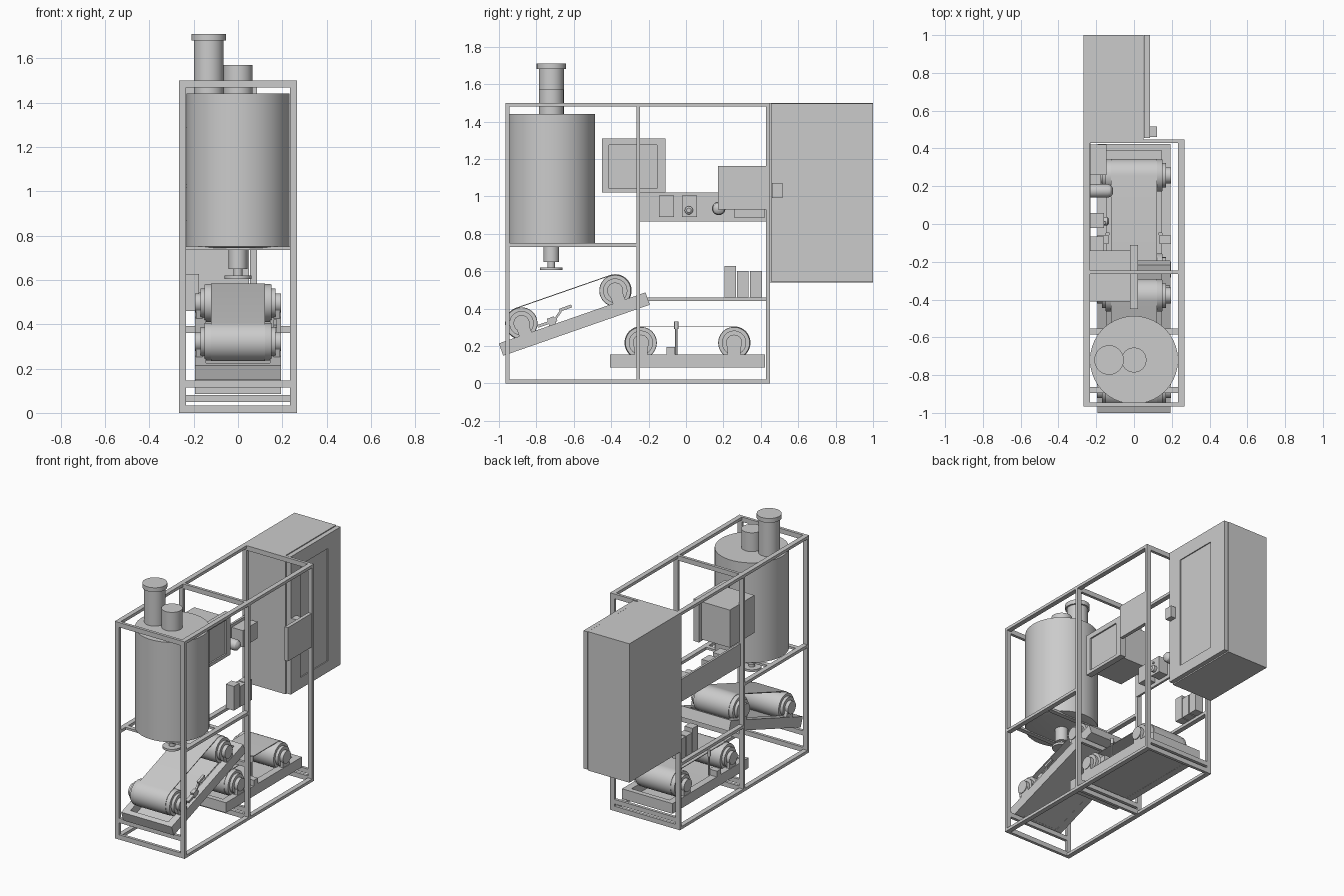
import bpy, bmesh
from math import sin, cos, pi
from mathutils import Matrix, Vector

if "Cube" in bpy.data.objects:
    bpy.data.objects.remove(bpy.data.objects["Cube"])

I = Matrix.Identity(4)


def finish(bm, name, M=I, smooth=False):
    bmesh.ops.recalc_face_normals(bm, faces=bm.faces)
    me = bpy.data.meshes.new(name)
    bm.to_mesh(me)
    bm.free()
    ob = bpy.data.objects.new(name, me)
    bpy.context.collection.objects.link(ob)
    ob.matrix_world = M
    if smooth:
        bpy.ops.object.select_all(action='DESELECT')
        ob.select_set(True)
        bpy.context.view_layer.objects.active = ob
        bpy.ops.object.shade_smooth_by_angle()
    return ob


def box(name, x0, x1, y0, y1, z0, z1, M=I):
    bm = bmesh.new()
    c = Vector((x0 + x1, y0 + y1, z0 + z1)) / 2
    bmesh.ops.create_cube(bm, size=1, matrix=Matrix.Translation(c)
                          @ Matrix.Diagonal((x1 - x0, y1 - y0, z1 - z0, 1)))
    return finish(bm, name, M)


def lathe(name, profile, loc, axis='Z', M=I, n=48):
    """Revolve (radius, height) pairs into a closed turned part."""
    R = Matrix.Rotation(pi / 2, 4, 'Y') if axis == 'X' else I
    bm = bmesh.new()
    rings = [[bm.verts.new((r * cos(2 * pi * i / n), r * sin(2 * pi * i / n), h))
              for i in range(n)] for r, h in profile]
    for a, b in zip(rings, rings[1:]):
        for i in range(n):
            j = (i + 1) % n
            bm.faces.new((a[i], a[j], b[j], b[i]))
    bm.faces.new(rings[0])
    bm.faces.new(rings[-1])
    return finish(bm, name, M @ Matrix.Translation(loc) @ R, True)


def belt(name, half, r, w, z, M):
    """Thin closed belt loop around two drums."""
    bm = bmesh.new()
    n = 24

    def loop(rad):
        pts = []
        for s in (1, -1):
            for i in range(n + 1):
                a = -pi / 2 + pi * i / n
                pts.append((s * (half + rad * cos(a)), z + s * rad * sin(a)))
        return pts
    rows = [[bm.verts.new((x, *p)) for p in loop(rad)]
            for x, rad in ((-w, r), (w, r), (w, r + .005), (-w, r + .005))]
    for k in range(4):
        a, b = rows[k], rows[(k + 1) % 4]
        for i in range(len(a)):
            j = (i + 1) % len(a)
            bm.faces.new((a[i], a[j], b[j], b[i]))
    return finish(bm, name, M, True)


def conveyor(tag, M, half):
    for s, side in ((-1, 'left'), (1, 'right')):
        x0, x1 = sorted((s * .145, s * .193))
        box(f'{tag}_rail_{side}', x0, x1, -.415, .415, -.035, .035, M)
    for y in (-.415, .38):
        box(f'{tag}_end_bar', -.145, .145, y, y + .035, -.035, .035, M)
    box(f'{tag}_bottom_pan', -.145, .145, -.38, .38, -.034, -.027, M)
    drum = [(.02, -.195), (.043, -.195), (.043, -.17), (.065, -.17), (.065, -.15),
            (.083, -.15), (.085, -.145)]
    drum = drum + [(r, -h) for r, h in reversed(drum)]
    for y in (-half, half):
        lathe(f'{tag}_drum', drum, (0, y, .097), 'X', M)
        for x in (-.19, .16):
            box(f'{tag}_bearing_block', x, x + .03, y - .035, y + .035, .03, .085, M)
    belt(f'{tag}_belt', half, .083, .122, .097, M)


# Steel tube frame
X, T, H = .267, .033, .02
YS = (-.965, -.265, .428)
for s, side in ((-1, 'left'), (1, 'right')):
    x0, x1 = sorted((s * X, s * (X - T)))
    for y in YS:
        box(f'frame_post_{side}', x0, x1, y, y + H, 0, 1.5)
    for z in (0, 1.48):
        box(f'frame_rail_{side}', x0, x1, YS[0], YS[2] + H, z, z + H)
    box(f'tank_rail_{side}', x0, x1, YS[0], YS[1], .73, .75)
for y in YS:
    for z in (0, 1.467):
        box('frame_cross_bar', -X + T, X - T, y, y + H, z, z + T)
for y, z in ((YS[0], .115), (YS[1], .36), (YS[1], .048), (YS[2], .048)):
    box('conveyor_cross_bar', -X + T, X - T, y, y + H, z, z + .032)
box('terminal_shelf_rail', -X, -X + T, -.245, .43, .44, .46)
for y in (-.895, -.585):
    box('tank_support_bar', -X + T, X - T, y, y + .032, .735, .75)

# Tank with lids and outlet
TY = -.72
lathe('tank', [(.2, .743), (.233, .75), (.233, 1.44)], (0, TY, 0), n=64)
lathe('tank_inlet', [(.066, 1.44), (.066, 1.57)], (0, TY, 0))
lathe('tank_filter', [(.067, 1.44), (.067, 1.68), (.078, 1.68), (.078, 1.71)], (-.132, TY, 0))
lathe('tank_outlet', [(.042, .75), (.042, .648), (.02, .648), (.02, .62), (.06, .62),
                      (.06, .605)], (0, TY, 0))

# Two conveyors, one tilted
tilt = Matrix.Translation((0, -.597, .317)) @ Matrix.Rotation(.335, 4, 'X')
flat = Matrix.Translation((0, .008, .12))
conveyor('feed_conveyor', tilt, .265)
conveyor('out_conveyor', flat, .249)

# Sensors beside the belts
for s, side in ((-1, 'left'), (1, 'right')):
    x0, x1 = sorted((s * .135, s * .195))
    box(f'sensor_base_{side}', x0, x1, -.105, -.06, .155, .195)
    lathe(f'sensor_post_{side}', [(.006, .155), (.006, .29), (.011, .29), (.011, .33)],
          (s * .14, -.052, 0), n=16)
box('feed_sensor_bar', .155, .18, -.19, -.08, .045, .06, tilt)
box('feed_sensor_body', .155, .18, -.13, -.09, .035, .075, tilt)
arm = Matrix.Translation((.168, -.69, .357)) @ Matrix.Rotation(.95, 4, 'X')
box('feed_sensor_arm', -.006, .006, -.035, .035, -.006, .006, arm)
arm2 = Matrix.Translation((.168, -.645, .402)) @ Matrix.Rotation(.35, 4, 'X')
box('feed_sensor_tip', -.008, .008, -.035, .035, -.008, .008, arm2)

# Control panel on the left side with switches
box('panel_plate', -.245, -.23, -.25, .43, .865, 1.02)
for y in (-.145, -.022):
    box('switch_box', -.23, -.16, y, y + .08, .89, 1.005)
lathe('switch_button', [(.022, 0), (.022, .02), (.012, .028)], (-.16, .015, .925), 'X', n=24)
lathe('switch_lamp', [(.007, 0), (.007, .008)], (-.16, .005, .975), 'X', n=16)
lathe('regulator', [(.036, 0), (.036, .09), (.031, .106), (.018, .117), (.005, .12)],
      (-.23, .175, .935), 'X')
box('valve_block', -.23, -.145, .26, .42, .885, 1.0)
for y0, y1, z in ((.205, .267, .627), (.272, .335, .6), (.343, .405, .6)):
    box('terminal_box', -.237, -.175, y0, y1, .46, z)
box('side_plate', .237, .262, .172, .43, .93, 1.163)

# Operator screen: housing, bezel frame, recessed display
box('screen_housing', -.237, -.02, -.41, -.14, 1.03, 1.29)
box('screen_display', -.022, .01, -.43, -.13, 1.03, 1.29)
for y0, y1, z0, z1 in ((-.45, -.412, 1.02, 1.31), (-.155, -.11, 1.02, 1.31),
                       (-.412, -.155, 1.02, 1.042), (-.412, -.155, 1.275, 1.31)):
    box('screen_bezel', -.022, .02, y0, y1, z0, z1)

# Electrical cabinet with framed door
box('cabinet_body', -X, .05, .448, 1.0, .54, 1.5)
box('cabinet_door_panel', .054, .078, .5, .95, .58, 1.46)
for y0, y1, z0, z1 in ((.455, .56, .545, 1.497), (.86, 1.0, .545, 1.497),
                       (.56, .86, .545, .622), (.56, .86, 1.4, 1.497)):
    box('cabinet_door_frame', .054, .085, y0, y1, z0, z1)
box('cabinet_handle', .085, .122, .46, .515, .99, 1.07)
